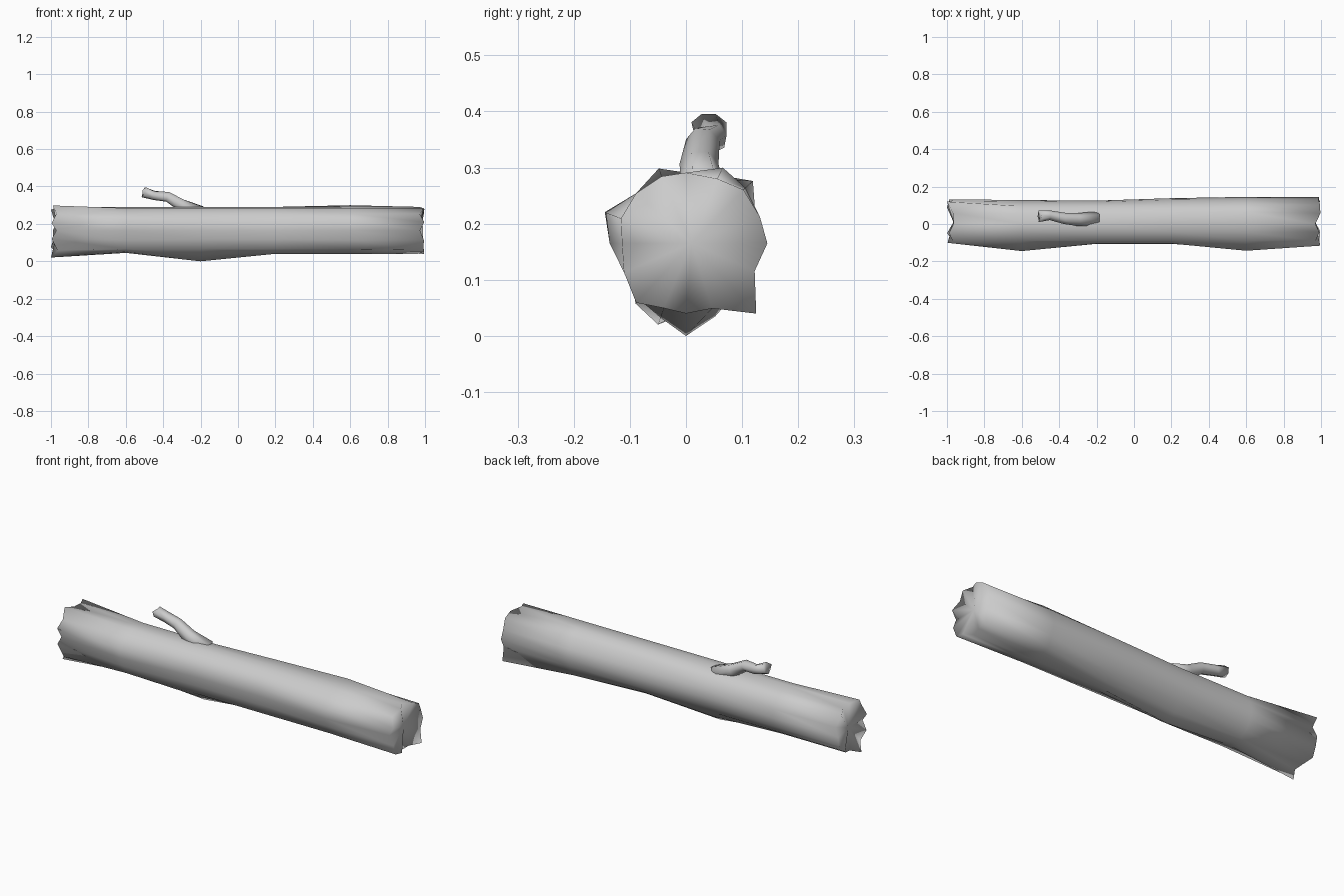
import bpy, bmesh, random
from math import sin, cos, radians, pi
from mathutils import Vector

if "Cube" in bpy.data.objects:
    bpy.data.objects.remove(bpy.data.objects["Cube"])

random.seed(4)


def loft(name, rings, dents):
    """Skin a list of point rings; each end is a fan whose centre sits at the given point."""
    bm = bmesh.new()
    vr = [[bm.verts.new(p) for p in ring] for ring in rings]
    n = len(vr[0])
    for a, b in zip(vr, vr[1:]):
        for i in range(n):
            bm.faces.new((a[i], a[(i + 1) % n], b[(i + 1) % n], b[i]))
    for ring, c in ((vr[0], dents[0]), (vr[-1], dents[1])):
        mid = bm.verts.new(c)
        for i in range(n):
            bm.faces.new((ring[i], ring[(i + 1) % n], mid))
    bmesh.ops.recalc_face_normals(bm, faces=bm.faces)
    me = bpy.data.meshes.new(name)
    bm.to_mesh(me)
    bm.free()
    me.shade_smooth()
    ob = bpy.data.objects.new(name, me)
    bpy.context.collection.objects.link(ob)
    return ob


# Trunk: irregular round section with bark ridges at chosen stations
CZ = 0.165
angles = [0, 20, 43, 64, 90, 110, 135, 159, 180, 205, 230, 251, 270, 292, 315, 338]
base = [.145, .14, .13, .128, .126, .127, .126, .124, .118, .122, .13, .122, .125, .125, .125, .132]
stations = [-0.98, -0.6, -0.2, 0.2, 0.6, 0.98]
side = [.132, .128, .125, .138, .148, .146]        # bulge of the back side
ridges = {
    0: {43: .163, 64: .135, 110: .142, 180: .10, 159: .108, 205: .108, 230: .14, 251: .153},
    1: {159: .155, 180: .136, 270: .12, 251: .12},
    2: {159: .112, 180: .106, 205: .112, 270: .165, 251: .14, 292: .14},
    3: {159: .112, 180: .106, 205: .112, 64: .14, 43: .14},
    4: {159: .153, 180: .136, 64: .15, 43: .145, 315: .145},
    5: {43: .14, 180: .114, 315: .177, 230: .138},
}
trunk = []
for k, x in enumerate(stations):
    ring = []
    for i, (a, r) in enumerate(zip(angles, base)):
        r = ridges[k].get(a, r)
        if a in (0, 20, 338):
            r = min(r, side[k])
        # ragged sawn ends
        dx = 0
        if k in (0, 5):
            dx = random.choice((-1, 1)) * random.uniform(.006, .018)
            if a in (43, 251, 315):
                dx = -.02 if k == 0 else .015
        t = radians(a)
        ring.append((x + dx, r * cos(t), CZ + r * sin(t)))
    trunk.append(ring)
loft("log_trunk", trunk, [(-0.965, .01, CZ), (0.97, .01, CZ)])

# Branch: short crooked stub rising towards the left end
path = [Vector(p) for p in ((-.20, .03, .255), (-.30, .025, .30), (-.375, .03, .343),
                            (-.45, .047, .352), (-.51, .04, .373)) ]
radii = [.042, .036, .028, .025, .031]
branch = []
for i, (p, r) in enumerate(zip(path, radii)):
    d = (path[min(i + 1, len(path) - 1)] - path[max(i - 1, 0)]).normalized()
    u = d.cross(Vector((0, 1, 0))).normalized()
    v = d.cross(u)
    ring = []
    for j in range(7):
        t = 2 * pi * j / 7
        k = r * random.uniform(.9, 1.12)
        ring.append(p + (u * cos(t) + v * sin(t)) * k
                    + d * (random.uniform(-.008, .008) if i == 4 else 0))
    branch.append(ring)
loft("branch", branch, [path[0], path[-1] - Vector((-.008, 0, .004))])
